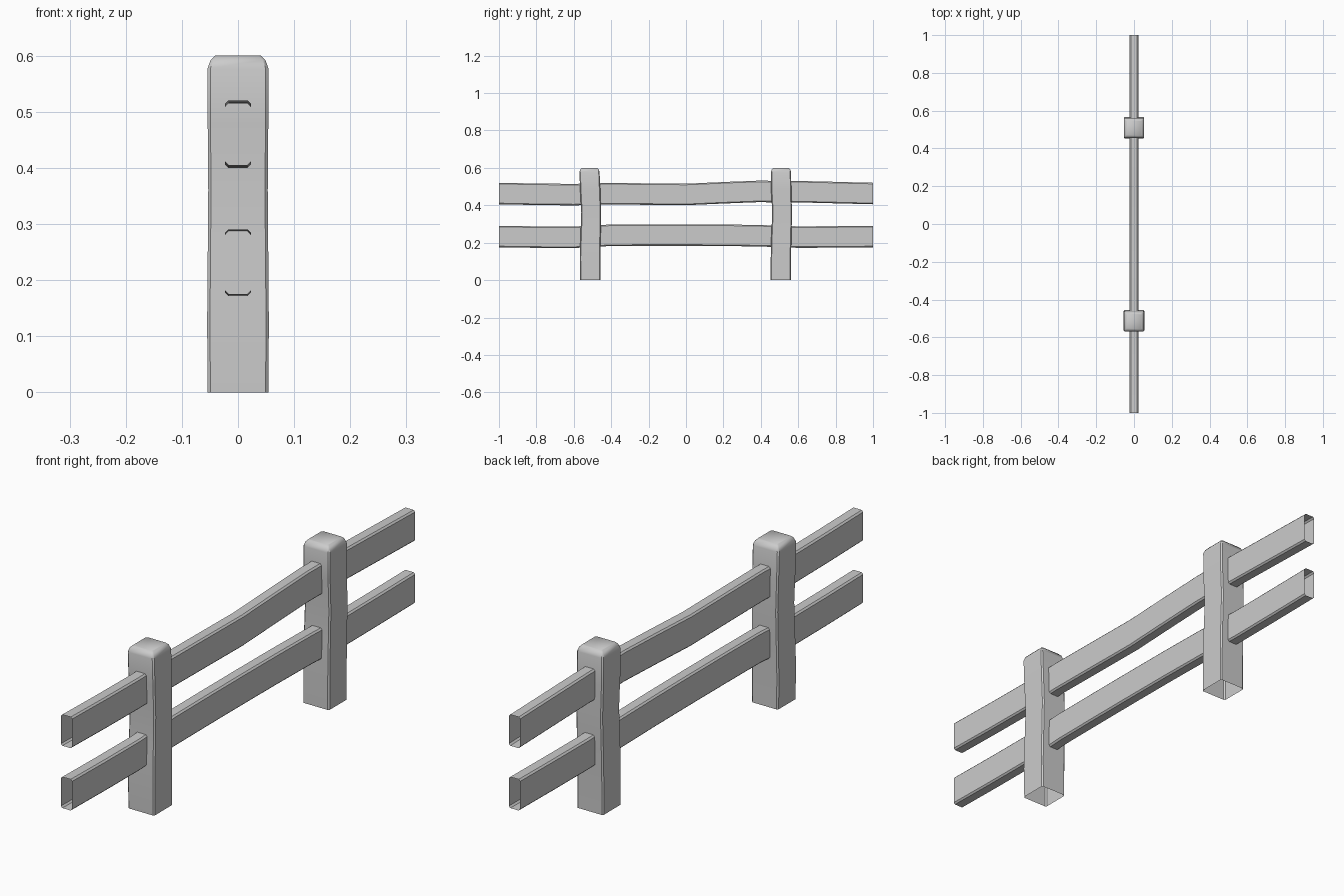
import bpy, bmesh

if "Cube" in bpy.data.objects:
    bpy.data.objects.remove(bpy.data.objects["Cube"])


def section(hx, hy, c):
    """Chamfered rectangle outline, counter-clockwise."""
    return [(hx, -hy + c), (hx, hy - c), (hx - c, hy), (-hx + c, hy),
            (-hx, hy - c), (-hx, -hy + c), (-hx + c, -hy), (hx - c, -hy)]


def loft(name, rings, cap_end=False):
    bm = bmesh.new()
    loops = [[bm.verts.new(p) for p in ring] for ring in rings]
    for a, b in zip(loops, loops[1:]):
        n = len(a)
        for i in range(n):
            j = (i + 1) % n
            bm.faces.new((a[i], a[j], b[j], b[i]))
    if cap_end:
        bm.faces.new(loops[-1])
    mesh = bpy.data.meshes.new(name)
    bm.to_mesh(mesh)
    bm.free()
    obj = bpy.data.objects.new(name, mesh)
    bpy.context.collection.objects.link(obj)
    bpy.context.view_layer.objects.active = obj
    obj.select_set(True)
    bpy.ops.object.shade_smooth_by_angle(angle=0.7)
    obj.select_set(False)
    return obj


# Posts: open at the bottom, gently wavy in y, rounded off at the top
def post(name, path):
    rings = [[(x, cy + y, z) for x, y in section(h, h, 0.005)]
             for z, cy, h in path]
    return loft(name, rings, cap_end=True)


def top(cy):
    return [(0.578, cy, 0.054), (0.592, cy, 0.049), (0.6, cy, 0.041)]


post("front_post", [(0, -0.512, 0.054), (0.12, -0.513, 0.055),
                    (0.24, -0.510, 0.054), (0.36, -0.507, 0.053),
                    (0.48, -0.512, 0.054)] + top(-0.516))
post("back_post", [(0, 0.507, 0.054), (0.12, 0.507, 0.054),
                   (0.24, 0.510, 0.054), (0.36, 0.514, 0.053),
                   (0.48, 0.509, 0.054)] + top(0.508))


# Rails: open-ended tubes running through the posts, bending in z
def rail(name, path):
    rings = [[(x, y, cz + z) for x, z in reversed(section(0.023, 0.0575, 0.006))]
             for y, cz in path]
    return loft(name, rings)


rail("upper_rail", [(-1, 0.463), (-0.8, 0.459), (-0.6, 0.457), (-0.42, 0.462),
                    (-0.2, 0.460), (0, 0.458), (0.2, 0.467), (0.38, 0.474),
                    (0.6, 0.473), (0.8, 0.468), (1, 0.463)])
rail("lower_rail", [(-1, 0.233), (-0.8, 0.230), (-0.6, 0.229), (-0.4, 0.240),
                    (-0.2, 0.241), (0, 0.241), (0.2, 0.240), (0.4, 0.237),
                    (0.6, 0.230), (0.8, 0.231), (1, 0.233)])
